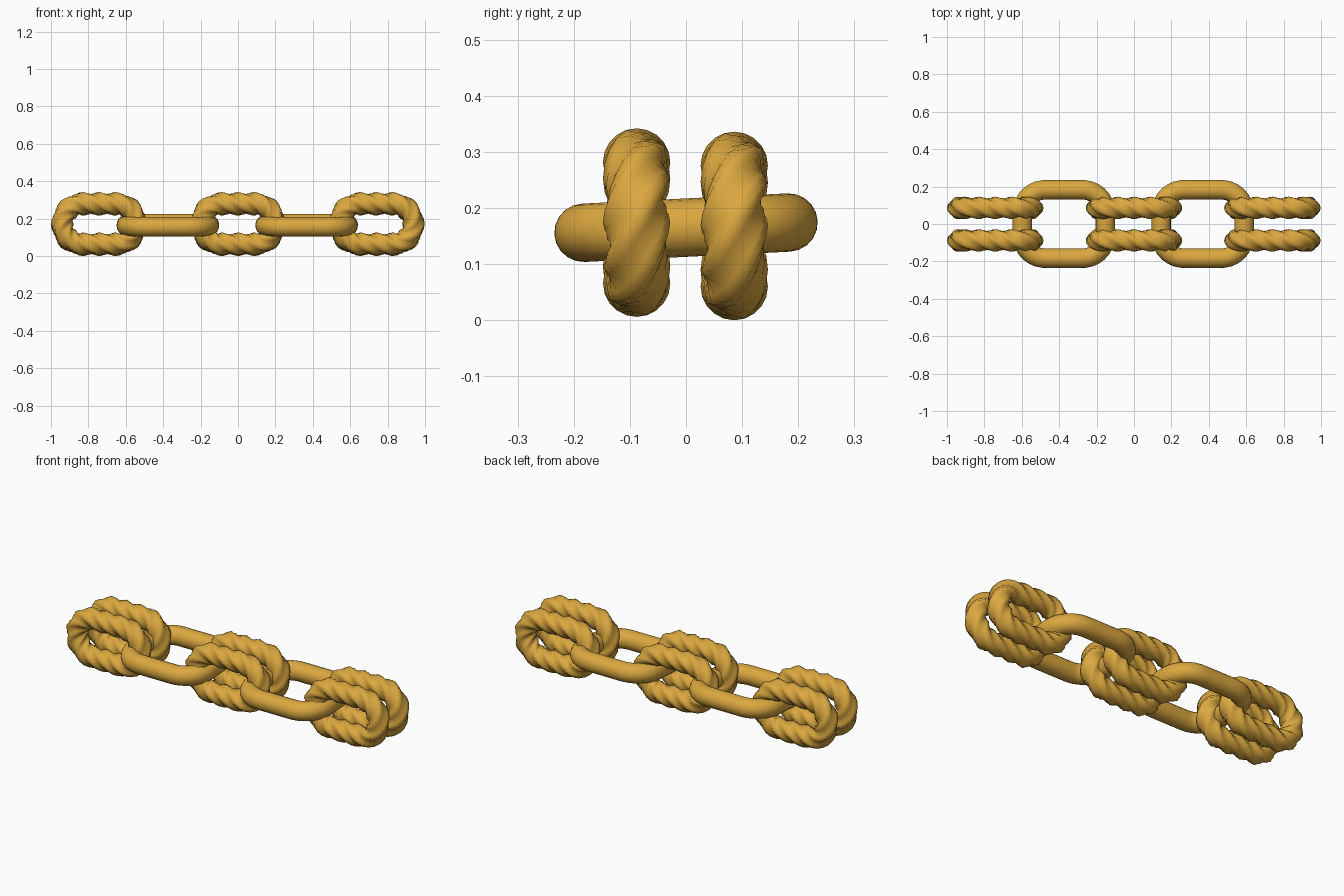
import bpy, bmesh, math
from mathutils import Vector, Matrix

if "Cube" in bpy.data.objects:
    bpy.data.objects.remove(bpy.data.objects["Cube"])

gold = bpy.data.materials.new("gold")
gold.diffuse_color = (0.71, 0.39, 0.05, 1)
gold.use_nodes = True
gold.node_tree.nodes["Principled BSDF"].inputs["Base Color"].default_value = gold.diffuse_color


def rounded_path(hx, hy, r, count):
    """Evenly spaced (position, outward normal) pairs round a rounded rectangle."""
    dense = []
    for k, (sx, sy) in enumerate([(1, 1), (-1, 1), (-1, -1), (1, -1)]):
        c = Vector((sx * (hx - r), sy * (hy - r), 0))
        for i in range(41):
            a = math.pi / 2 * (k + i / 40)
            n = Vector((math.cos(a), math.sin(a), 0))
            dense.append((c + n * r, n))
    dense.append(dense[0])
    dist = [0]
    for (p, _), (q, _) in zip(dense, dense[1:]):
        dist.append(dist[-1] + (q - p).length)
    out, j = [], 0
    for i in range(count):
        d = dist[-1] * i / count
        while dist[j + 1] < d:
            j += 1
        f = (d - dist[j]) / max(dist[j + 1] - dist[j], 1e-9)
        (p, n), (q, m) = dense[j], dense[j + 1]
        out.append((p.lerp(q, f), n.lerp(m, f).normalized()))
    return out


def link(name, hx, hy, corner, radius, matrix, segs, sides, lobe=0, lobes=4, turns=0):
    """Closed chain link; lobes and turns give the rope twist."""
    bm = bmesh.new()
    b = Vector((0, 0, -1))
    rings = []
    for i, (p, n) in enumerate(rounded_path(hx, hy, corner, segs)):
        ring = []
        for j in range(sides):
            a = 2 * math.pi * j / sides
            rad = radius + lobe * math.cos(lobes * a)
            a += 2 * math.pi * turns * i / segs
            ring.append(bm.verts.new(p + (n * math.cos(a) + b * math.sin(a)) * rad))
        rings.append(ring)
    for i in range(segs):
        r0, r1 = rings[i], rings[(i + 1) % segs]
        for j in range(sides):
            k = (j + 1) % sides
            bm.faces.new((r0[j], r0[k], r1[k], r1[j])).smooth = True
    bmesh.ops.recalc_face_normals(bm, faces=bm.faces)
    me = bpy.data.meshes.new(name)
    bm.to_mesh(me)
    bm.free()
    me.materials.append(gold)
    ob = bpy.data.objects.new(name, me)
    ob.matrix_world = matrix
    bpy.context.collection.objects.link(ob)


# Upright twisted links, in pairs
for part, x in (("left", -0.742), ("middle", 0), ("right", 0.74)):
    for side, y, z in (("front", -0.088, 0.174), ("back", 0.086, 0.168)):
        m = Matrix.Translation((x, y, z)) @ Matrix.Rotation(math.pi / 2, 4, 'X')
        link(f"twisted_link_{part}_{side}", 0.198, 0.108, 0.107, 0.054, m,
             60, 16, lobe=0.006, turns=3)

# Flat plain links joining the pairs, slightly tilted
for part, x in (("left", -0.375), ("right", 0.367)):
    m = Matrix.Translation((x, 0, 0.165)) @ Matrix.Rotation(0.05, 4, 'X')
    link(f"plain_link_{part}", 0.222, 0.183, 0.12, 0.052, m, 56, 20)
